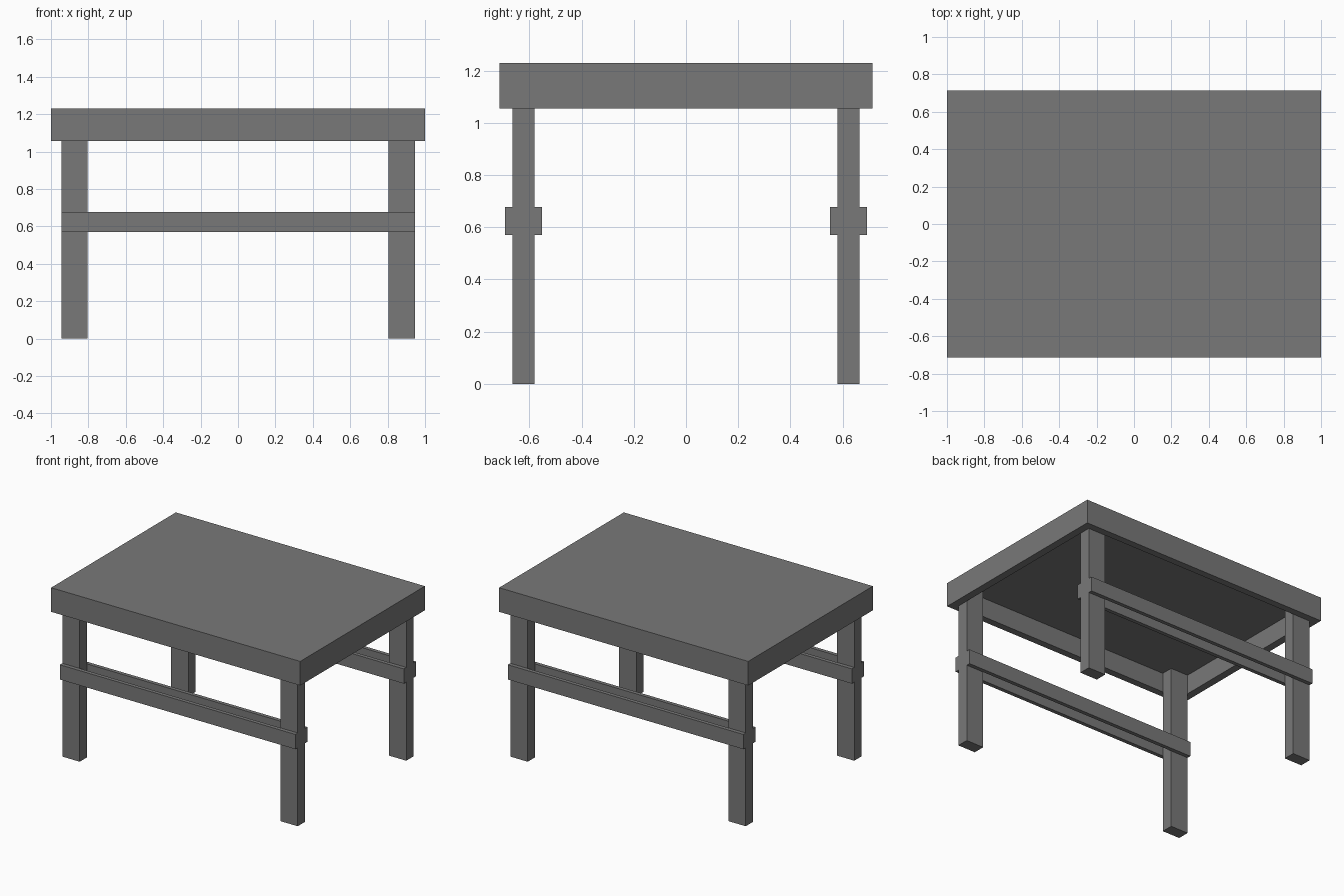
import bpy

cube = bpy.data.objects.get("Cube")
if cube:
    bpy.data.objects.remove(cube, do_unlink=True)

# Single flat grey
grey = bpy.data.materials.new("dark_grey")
grey.use_nodes = True
color = (0.19, 0.19, 0.19, 1.0)
grey.diffuse_color = color
grey.node_tree.nodes["Principled BSDF"].inputs["Base Color"].default_value = color


def box(name, x, y, z):
    """Box spanning the (low, high) ranges x, y and z."""
    spans = (x, y, z)
    bpy.ops.mesh.primitive_cube_add(size=1, location=[(a + b) / 2 for a, b in spans])
    obj = bpy.context.object
    obj.name = name
    obj.scale = [abs(b - a) for a, b in spans]
    bpy.ops.object.transform_apply(location=False, rotation=False, scale=True)
    obj.data.materials.append(grey)
    return obj


# Main dimensions
half_x, half_y = 1.0, 0.715
leg_x, leg_y = (0.805, 0.945), (0.58, 0.665)
top_z, ceiling, apron_z = 1.23, 1.195, 1.055
rail_z = (0.57, 0.677)

# Table top: a slab with its underside inset and raised, leaving a skirt
top = box("table_top", (-half_x, half_x), (-half_y, half_y), (ceiling, top_z))

for side, sy in (("front", -1), ("back", 1)):
    # Skirt under the long edge
    box(side + "_apron", (-half_x, half_x), (sy * leg_y[1], sy * half_y), (apron_z, ceiling))

    # Pair of rails clamping the legs
    box(side + "_outer_rail", (-leg_x[1], leg_x[1]), (sy * leg_y[1], sy * 0.693), rail_z)
    box(side + "_inner_rail", (-leg_x[1], leg_x[1]), (sy * 0.552, sy * leg_y[0]), rail_z)

    # Legs
    for hand, sx in (("left", 1), ("right", -1)):
        box(side + "_" + hand + "_leg", [sx * v for v in leg_x],
            [sy * v for v in leg_y], (0, ceiling))

# Skirts under the short edges
for hand, sx in (("left", 1), ("right", -1)):
    box(hand + "_apron", (sx * leg_x[1], sx * half_x), (-leg_y[1], leg_y[1]), (apron_z, ceiling))
